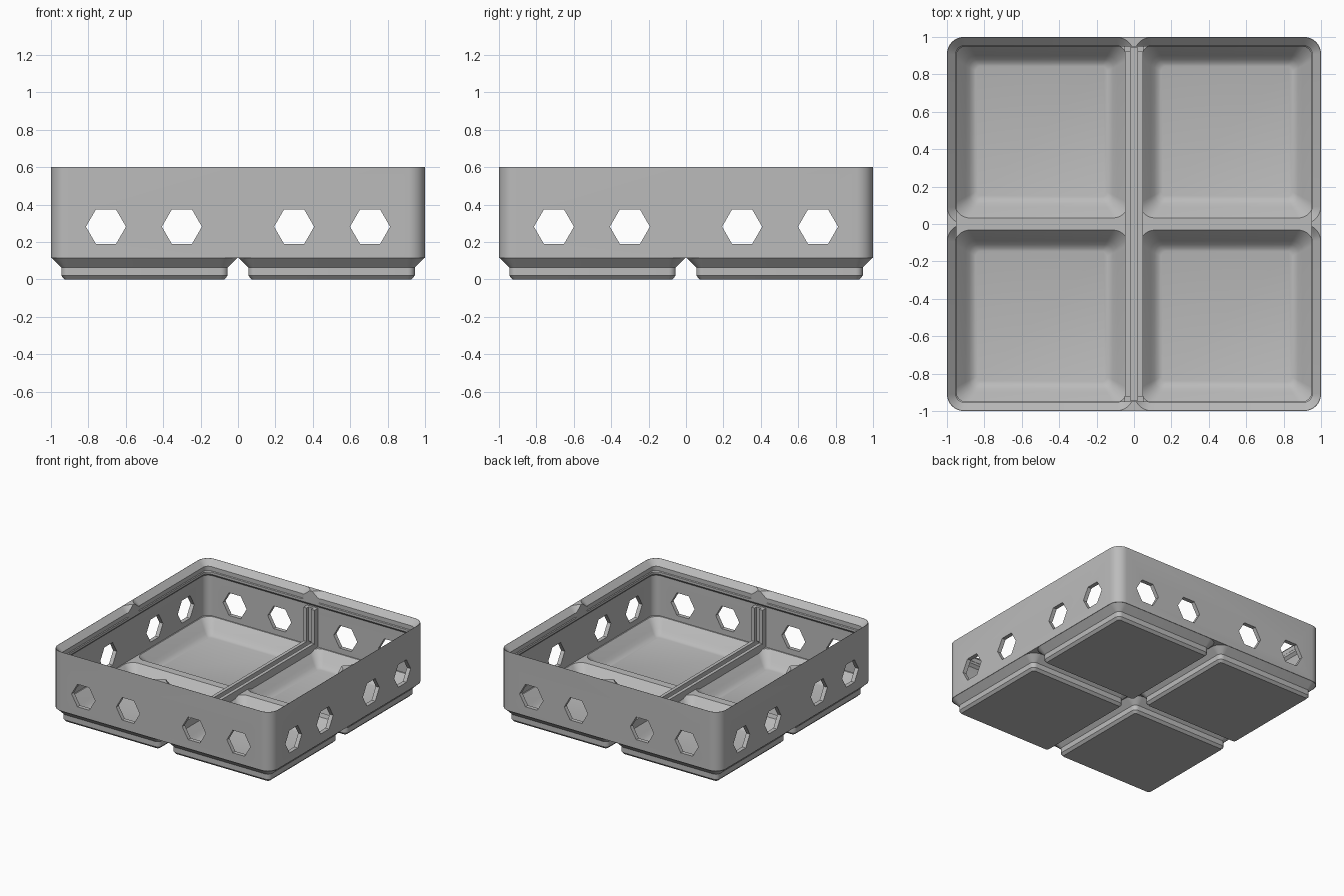
import bpy, bmesh, math

cube = bpy.data.objects.get("Cube")
if cube:
    bpy.data.objects.remove(cube, do_unlink=True)

grey = bpy.data.materials.new("plain grey")
grey.use_nodes = True
colour = (0.5, 0.5, 0.5, 1)
grey.diffuse_color = colour
grey.node_tree.nodes["Principled BSDF"].inputs["Base Color"].default_value = colour


def make_object(name, bm):
    bmesh.ops.recalc_face_normals(bm, faces=bm.faces)
    mesh = bpy.data.meshes.new(name)
    bm.to_mesh(mesh)
    bm.free()
    mesh.materials.append(grey)
    obj = bpy.data.objects.new(name, mesh)
    bpy.context.collection.objects.link(obj)
    return obj


def rounded_loft(name, rings, cx=0, cy=0, steps=8):
    """Solid through rounded squares given as (half width, z, corner radius)."""
    bm = bmesh.new()
    loops = []
    for half, z, radius in rings:
        loop = []
        for corner in range(4):
            mid = math.pi / 4 + corner * math.pi / 2
            px = math.copysign(half - radius, math.cos(mid))
            py = math.copysign(half - radius, math.sin(mid))
            for i in range(steps + 1):
                a = (corner + i / steps) * math.pi / 2
                loop.append(bm.verts.new((cx + px + radius * math.cos(a),
                                          cy + py + radius * math.sin(a), z)))
        loops.append(loop)
    count = len(loops[0])
    for low, high in zip(loops, loops[1:]):
        for i in range(count):
            j = (i + 1) % count
            bm.faces.new((low[i], low[j], high[j], high[i]))
    bm.faces.new(loops[0][::-1])
    bm.faces.new(loops[-1])
    return make_object(name, bm)


def extrude_profile(name, points, axis, start, end):
    """Prism from a 2D outline; axis 'y' reads (x, z), axis 'z' reads (x, y)."""
    bm = bmesh.new()

    def place(p, d):
        return (p[0], d, p[1]) if axis == 'y' else (p[0], p[1], d)
    a = [bm.verts.new(place(p, start)) for p in points]
    b = [bm.verts.new(place(p, end)) for p in points]
    bm.faces.new(a)
    bm.faces.new(b[::-1])
    for i in range(len(a)):
        j = (i + 1) % len(a)
        bm.faces.new((a[i], b[i], b[j], a[j]))
    return make_object(name, bm)


def combine(target, tool, operation):
    mod = target.modifiers.new(operation.lower(), 'BOOLEAN')
    mod.operation = operation
    mod.solver = 'EXACT'
    mod.object = tool
    bpy.context.view_layer.objects.active = target
    bpy.ops.object.modifier_apply(modifier=mod.name)
    bpy.data.objects.remove(tool, do_unlink=True)


cells = [(sx, sy) for sx in (-1, 1) for sy in (-1, 1)]

# Outer block with four chamfered feet
tray = rounded_loft("tray", [(1, 0.115, 0.09), (1, 0.6, 0.09)])
for sx, sy in cells:
    foot = rounded_loft("foot", [
        (0.426, 0, 0.02), (0.445, 0.02, 0.038), (0.445, 0.063, 0.038),
        (0.497, 0.115, 0.09), (0.497, 0.13, 0.09)], sx * 0.5, sy * 0.5)
    combine(tray, foot, 'UNION')

# Hollow interior, leaving a lip overhang at the top
combine(tray, rounded_loft("interior", [
    (0.967, 0.145, 0.06), (0.967, 0.475, 0.06),
    (0.948, 0.495, 0.045), (0.948, 0.7, 0.045)]), 'DIFFERENCE')

# Pocket hollows and the stepped lip, one per cell
for sx, sy in cells:
    pocket = rounded_loft("pocket", [
        (0.35, 0.035, 0.03), (0.365, 0.04, 0.035), (0.385, 0.055, 0.045),
        (0.405, 0.08, 0.055), (0.467, 0.15, 0.08)], sx * 0.495, sy * 0.495)
    combine(tray, pocket, 'DIFFERENCE')
    lip = rounded_loft("lip", [
        (0.44, 0.505, 0.03), (0.453, 0.52, 0.04), (0.453, 0.555, 0.045),
        (0.495, 0.597, 0.087), (0.508, 0.61, 0.1)], sx * 0.5, sy * 0.5)
    combine(tray, lip, 'DIFFERENCE')

# Hexagonal holes straight through opposite walls
for turn in (0, math.pi / 2):
    for x in (-0.706, -0.3, 0.3, 0.706):
        hexagon = [(x + 0.107 * math.cos(k * math.pi / 3),
                    0.282 + 0.107 * math.sin(k * math.pi / 3)) for k in range(6)]
        hole = extrude_profile("hole", hexagon, 'y', -1.2, 1.2)
        hole.rotation_euler.z = turn
        bpy.context.view_layer.update()
        combine(tray, hole, 'DIFFERENCE')

# Grooved rail across the middle for a divider
outline = [(-0.048, 0.12), (0.048, 0.12), (0.048, 0.19), (0.02, 0.19),
           (0.02, 0.15), (-0.02, 0.15), (-0.02, 0.19), (-0.048, 0.19)]
rail = extrude_profile("divider_rail", outline, 'y', -0.975, 0.975)

# Slotted upright guides at both ends of the rail
guides = []
for side, name in ((-1, "front_guide"), (1, "back_guide")):
    plan = [(-0.05, 0.975), (-0.05, 0.92), (-0.02, 0.92), (-0.02, 0.945),
            (0.02, 0.945), (0.02, 0.92), (0.05, 0.92), (0.05, 0.975)]
    guides.append(extrude_profile(name, [(x, side * y) for x, y in plan],
                                  'z', 0.185, 0.465))

# Smooth rounded corners, keep hard edges
bpy.ops.object.select_all(action='DESELECT')
for obj in [tray, rail] + guides:
    obj.select_set(True)
bpy.context.view_layer.objects.active = tray
bpy.ops.object.shade_smooth_by_angle(angle=math.radians(28))
